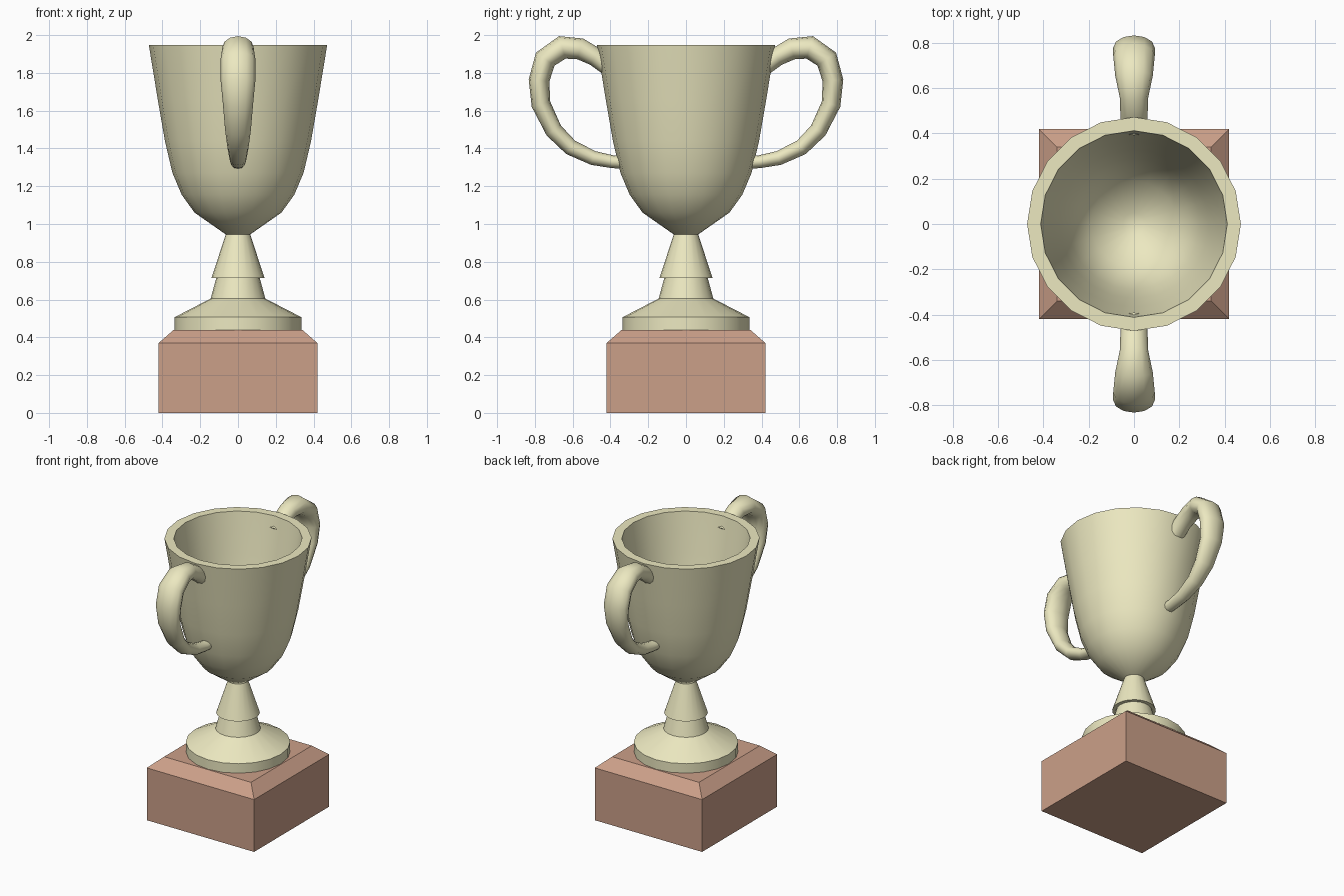
import bpy, bmesh, math
from mathutils import Vector

if "Cube" in bpy.data.objects:
    bpy.data.objects.remove(bpy.data.objects["Cube"])


def material(name, color):
    m = bpy.data.materials.new(name)
    m.diffuse_color = (*color, 1)
    m.use_nodes = True
    m.node_tree.nodes["Principled BSDF"].inputs["Base Color"].default_value = m.diffuse_color
    return m


gold = material("gold", (0.84, 0.81, 0.53))
wood = material("wood", (0.60, 0.35, 0.25))


def skin(name, rings, mat, closed=False, smooth=None):
    """Join rings of points into a surface; cap both ends unless closed."""
    bm = bmesh.new()
    vs = [[bm.verts.new(p) for p in ring] for ring in rings]
    n = len(vs[0])
    pairs = list(zip(vs, vs[1:])) + ([(vs[-1], vs[0])] if closed else [])
    for a, b in pairs:
        for i in range(n):
            j = (i + 1) % n
            bm.faces.new((a[i], a[j], b[j], b[i]))
    if not closed:
        bm.faces.new(vs[0])
        bm.faces.new(vs[-1])
    bmesh.ops.recalc_face_normals(bm, faces=bm.faces)
    me = bpy.data.meshes.new(name)
    bm.to_mesh(me)
    bm.free()
    me.materials.append(mat)
    ob = bpy.data.objects.new(name, me)
    bpy.context.collection.objects.link(ob)
    if smooth:
        bpy.ops.object.select_all(action='DESELECT')
        ob.select_set(True)
        bpy.context.view_layer.objects.active = ob
        bpy.ops.object.shade_smooth_by_angle(angle=math.radians(smooth))
    return ob


def lathe(name, profile, mat, sides=20, turn=0.0, smooth=None):
    angles = [turn + math.tau * i / sides for i in range(sides)]
    rings = [[(r * math.cos(a), r * math.sin(a), z) for a in angles] for r, z in profile]
    return skin(name, rings, mat, smooth=smooth)


# Square wooden plinth with a chamfered top
s = math.sqrt(2)
lathe("plinth", [(0.42 * s, 0), (0.42 * s, 0.37), (0.34 * s, 0.44)], wood, 4, math.pi / 4)

# Round foot and stem with a collar
lathe("foot_and_stem", [(0.335, 0.44), (0.335, 0.507), (0.145, 0.605), (0.115, 0.715),
                        (0.14, 0.715), (0.065, 0.945)], gold, smooth=25)

# Hollow bowl: outer wall, flat rim, inner wall
lathe("bowl", [(0.065, 0.945), (0.23, 1.06), (0.298, 1.155), (0.347, 1.27), (0.387, 1.44),
               (0.425, 1.66), (0.472, 1.947), (0.412, 1.947), (0.368, 1.67), (0.33, 1.455),
               (0.29, 1.29), (0.25, 1.195), (0.19, 1.11), (0.05, 1.015)], gold, smooth=40)

# Tapered handle: y, z, half thickness, half width along x
path = [(0.42, 1.835, 0.045, 0.06), (0.48, 1.885, 0.05, 0.06), (0.56, 1.927, 0.057, 0.063),
        (0.655, 1.935, 0.062, 0.083), (0.745, 1.873, 0.06, 0.092), (0.778, 1.76, 0.055, 0.092),
        (0.768, 1.635, 0.051, 0.08), (0.70, 1.495, 0.046, 0.068), (0.61, 1.405, 0.042, 0.056),
        (0.49, 1.349, 0.038, 0.046), (0.39, 1.33, 0.034, 0.042), (0.335, 1.326, 0.034, 0.04)]
rings = []
for k, (y, z, t, w) in enumerate(path):
    a, b = path[max(k - 1, 0)], path[min(k + 1, len(path) - 1)]
    d = Vector((0, b[0] - a[0], b[1] - a[1])).normalized()
    side = Vector((0, -d.z, d.y))
    rings.append([Vector((w * math.cos(q), y, z)) + side * t * math.sin(q)
                  for q in (math.tau * i / 12 for i in range(12))])
for name, sign in (("back_handle", 1), ("front_handle", -1)):
    skin(name, [[(p.x, p.y * sign, p.z) for p in r] for r in rings], gold, smooth=50)
